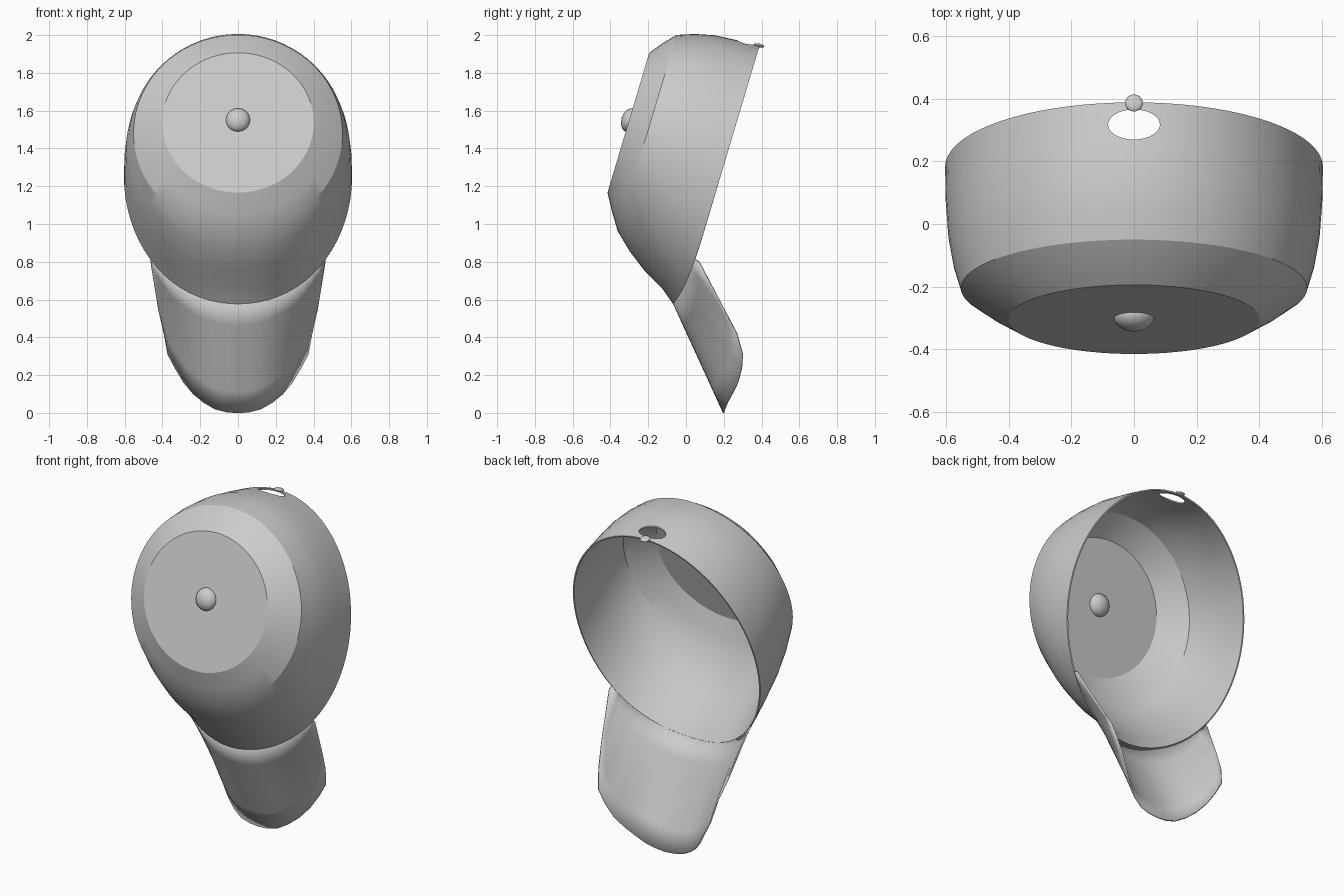
import bpy, math
from mathutils import Vector

if "Cube" in bpy.data.objects:
    bpy.data.objects.remove(bpy.data.objects["Cube"])

SEG = 72
# Crown rings: depth along the crown axis, centre offset, half width, half height
RINGS = [(0.0, -0.005, 0.40, 0.385), (-0.055, -0.017, 0.482, 0.468),
         (-0.11, -0.03, 0.55, 0.54), (-0.20, -0.055, 0.574, 0.597),
         (-0.30, -0.08, 0.59, 0.645), (-0.42, -0.108, 0.598, 0.682),
         (-0.545, -0.137, 0.60, 0.717)]


def tilt(x, u, w):
    """Crown coordinates (across, up the opening, out of the top) to world."""
    return Vector((x, -0.30 + 0.286 * u - 0.958 * w, 1.54 + 0.958 * u + 0.286 * w))


def ring_point(ring, angle):
    w, cu, a, b = ring
    s = math.sin(angle)
    if ring is RINGS[-1]:
        w += 0.045 * max(0, -s) ** 6      # rim bows forward over the brim
    return tilt(a * math.cos(angle), cu + b * s, w)


def make(name, verts, faces):
    me = bpy.data.meshes.new(name)
    me.from_pydata(verts, [], faces)
    me.update()
    ob = bpy.data.objects.new(name, me)
    bpy.context.collection.objects.link(ob)
    return ob


def smooth(ob, degrees):
    bpy.ops.object.select_all(action='DESELECT')
    ob.select_set(True)
    bpy.context.view_layer.objects.active = ob
    bpy.ops.object.shade_smooth_by_angle(angle=math.radians(degrees))


def thicken(ob):
    mod = ob.modifiers.new("cloth", 'SOLIDIFY')
    mod.thickness = 0.008
    mod.offset = 0


def grid_faces(rows, cols, wrap):
    return [(r * cols + c, r * cols + (c + 1) % cols,
             (r + 1) * cols + (c + 1) % cols, (r + 1) * cols + c)
            for r in range(rows - 1) for c in range(cols if wrap else cols - 1)]


# Crown: flat top and stepped side rings
verts = [ring_point(r, -math.pi / 2 + 2 * math.pi * i / SEG) for r in RINGS for i in range(SEG)]
faces = [tuple(reversed(f)) for f in grid_faces(len(RINGS), SEG, True)]
crown = make("crown", verts, faces + [tuple(range(SEG))])
thicken(crown)

# Back opening above the adjusting strap
bpy.ops.mesh.primitive_cylinder_add(vertices=32, radius=1, depth=0.3, location=(0, 0.318, 1.96))
cutter = bpy.context.object
cutter.name = "opening_cutter"
cutter.scale = (0.083, 0.048, 1)
cutter.hide_render = True
cut = crown.modifiers.new("opening", 'BOOLEAN')
cut.operation = 'DIFFERENCE'
cut.solver = 'EXACT'
cut.object = cutter
bpy.context.view_layer.objects.active = crown
for m in ("cloth", "opening"):
    bpy.ops.object.modifier_apply(modifier=m)
bpy.data.objects.remove(cutter)
smooth(crown, 24)

# Brim: ruled from the crown rim to a curved outer edge
EDGE = [(0, 0.2, 0), (0.06, 0.2, 0.005), (0.12, 0.205, 0.02), (0.18, 0.22, 0.055),
        (0.235, 0.245, 0.10), (0.285, 0.275, 0.16), (0.33, 0.295, 0.235),
        (0.37, 0.30, 0.31), (0.39, 0.27, 0.42), (0.42, 0.20, 0.55), (0.46, 0.07, 0.80)]
n = len(EDGE) - 1
ROWS = 6
verts = []
for r in range(ROWS):
    for k in range(-n, n + 1):
        x, y, z = EDGE[abs(k)]
        outer = Vector((math.copysign(x, k), y, z))
        inner = ring_point(RINGS[-1], -math.pi / 2 + 2 * math.pi * k / SEG)
        verts.append(inner.lerp(outer, r / (ROWS - 1)))
brim = make("brim", verts, grid_faces(ROWS, 2 * n + 1, False))
thicken(brim)
smooth(brim, 40)


def blob(name, loc, scale, rot):
    bpy.ops.mesh.primitive_uv_sphere_add(segments=20, ring_count=10, radius=1,
                                         location=loc, rotation=(rot, 0, 0))
    ob = bpy.context.object
    ob.name = name
    ob.scale = scale
    smooth(ob, 60)


# Top button and strap clasp
blob("top_button", tilt(0, 0.01, 0.0), (0.065, 0.065, 0.045), math.radians(73.4))
blob("strap_clasp", (0, 0.387, 1.945), (0.028, 0.028, 0.01), math.radians(-13))
